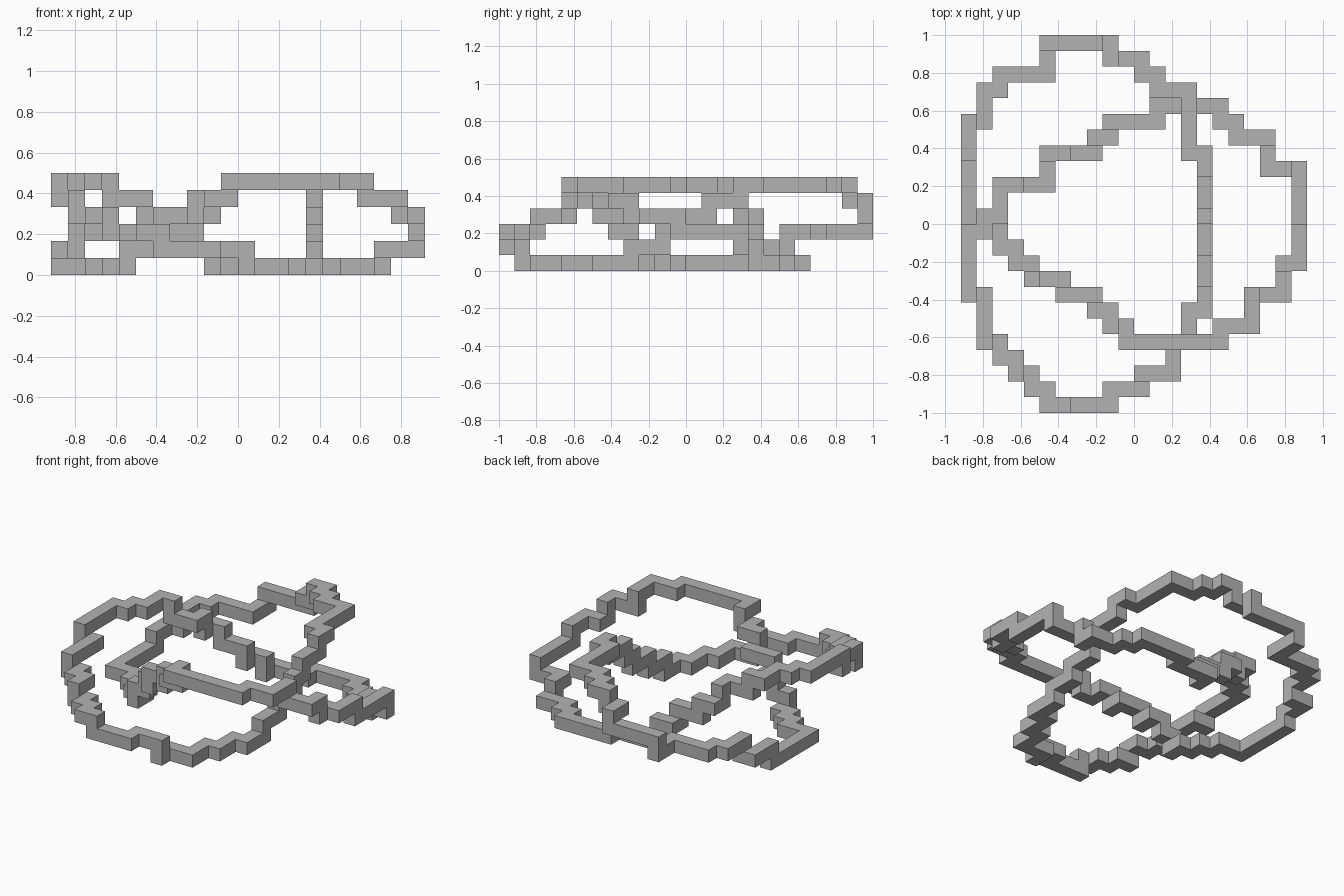
import bpy
import bmesh
import math
from mathutils import Matrix, Vector

if "Cube" in bpy.data.objects:
    bpy.data.objects.remove(bpy.data.objects["Cube"])

CELL = 1 / 12  # edge of the square bar

grey = bpy.data.materials.new("stone_grey")
grey.diffuse_color = (0.45, 0.45, 0.45, 1)
grey.use_nodes = True
grey.node_tree.nodes["Principled BSDF"].inputs["Base Color"].default_value = grey.diffuse_color

# Plan corners of the closed knot on the cell grid, one list per third of the run.
# Each inner list lies on one level; the bar steps one level after its first corner.
THIRDS = {
    "right_lobe": [
        [(2, -8), (5, -7)], [(7, -5)], [(9, -4), (9, -3)], [(10, -1)], [(10, 3)],
        [(8, 4), (8, 5), (6, 6), (5, 7), (1, 6)],
        [(-2, 5)], [(-3, 4)], [(-5, 4)], [(-6, 3), (-6, 2)]],
    "front_left_lobe": [
        [(-8, 2), (-9, 0), (-10, -1)], [(-11, -5)], [(-10, -8), (-9, -9)],
        [(-8, -10), (-7, -11), (-6, -12)], [(-5, -12), (-2, -11)],
        [(0, -11), (0, -10), (2, -8), (3, -6)],
        [(4, -4)], [(4, -2)], [(4, 0)], [(4, 1)]],
    "back_left_lobe": [
        [(4, 3), (4, 4), (3, 8), (1, 9), (0, 10)], [(-1, 10)], [(-2, 11)],
        [(-6, 11), (-6, 9), (-9, 8)], [(-10, 6)],
        [(-11, 4), (-11, -1), (-9, -2), (-8, -3)],
        [(-7, -4)], [(-6, -4)], [(-5, -5)], [(-3, -6), (-2, -7)],
        [(-1, -7), (-1, -8), (2, -8)]],
}


def walk(pos, goal):
    """Cells passed from pos to goal, running along x, then y, then z."""
    pos = list(pos)
    for axis in range(3):
        while pos[axis] != goal[axis]:
            pos[axis] += 1 if goal[axis] > pos[axis] else -1
            yield tuple(pos)


# The level falls from top to bottom and rises again, over and under at each crossing
owner = {}
pos = None
for name, groups in THIRDS.items():
    for step, corners in enumerate(groups):
        level = abs(step % 10 - 5)
        for corner in corners:
            goal = (*corner, level)
            for cell in walk(pos or goal, goal):
                owner.setdefault(cell, name)
            owner.setdefault(goal, name)
            pos = goal

# Skin each third, dropping the faces between neighbouring cells
for name in THIRDS:
    bm = bmesh.new()
    for cell in [c for c, part in owner.items() if part == name]:
        centre = Vector(cell) + Vector((0.5, 0.5, 0.5))
        cube = bmesh.ops.create_cube(bm, size=1, matrix=Matrix.Translation(centre))
        faces = {f for v in cube["verts"] for f in v.link_faces}
        hidden = []
        for f in faces:
            beyond = 2 * f.calc_center_median() - centre
            if tuple(math.floor(c) for c in beyond) in owner:
                hidden.append(f)
        bmesh.ops.delete(bm, geom=hidden, context="FACES")
    bmesh.ops.remove_doubles(bm, verts=bm.verts, dist=0.01)
    # Join flat neighbours into long clean bar faces
    bmesh.ops.dissolve_limit(bm, angle_limit=math.radians(1),
                             verts=bm.verts, edges=bm.edges)
    bmesh.ops.scale(bm, vec=(CELL, CELL, CELL), verts=bm.verts)
    mesh = bpy.data.meshes.new(name)
    bm.to_mesh(mesh)
    bm.free()
    mesh.materials.append(grey)
    bpy.context.collection.objects.link(bpy.data.objects.new(name, mesh))
